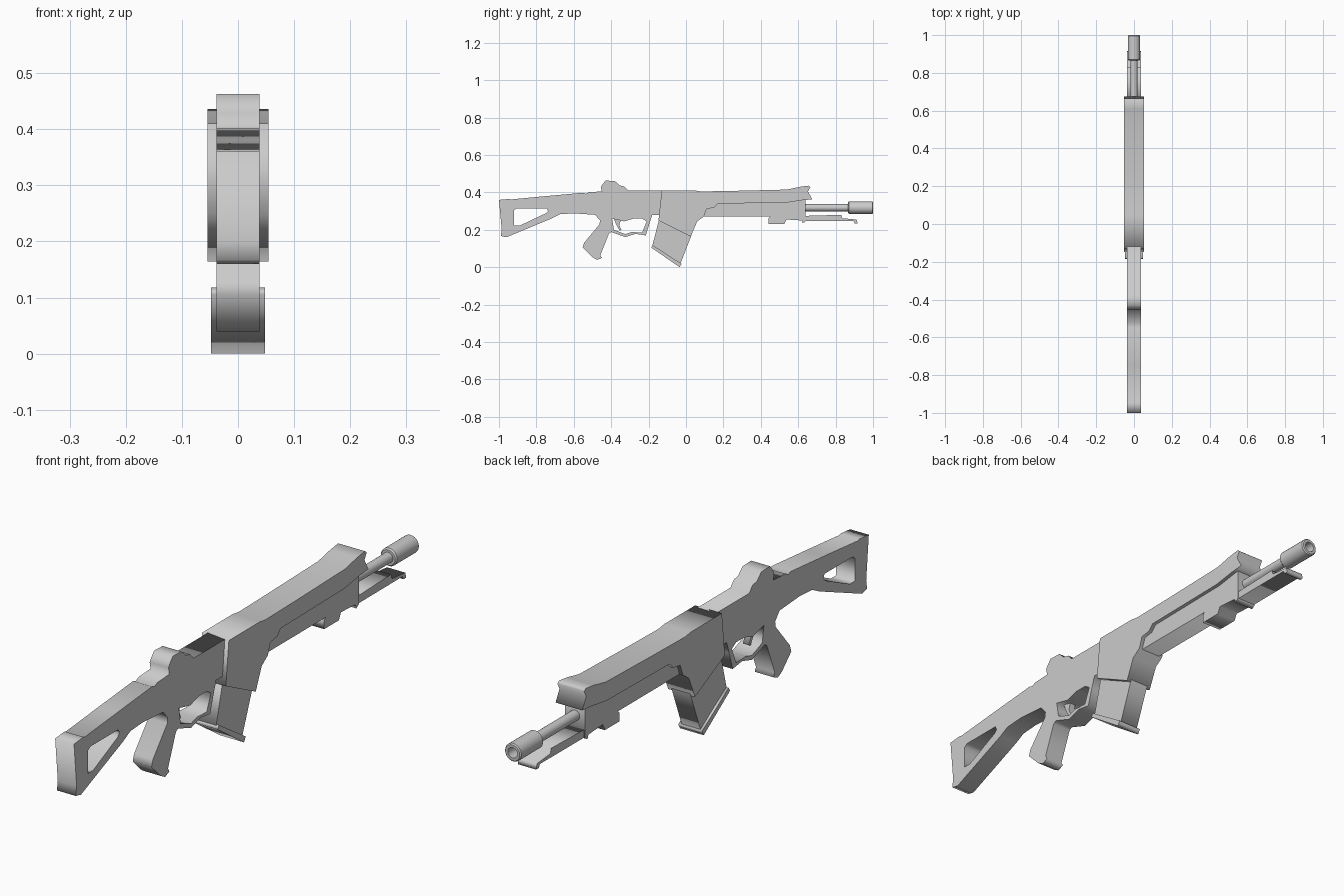
import bpy, bmesh, math
from mathutils import Matrix

if "Cube" in bpy.data.objects:
    bpy.data.objects.remove(bpy.data.objects["Cube"])

# local x,y,z -> world y,z,x so profiles are drawn in the side view
SIDE = Matrix(((0, 0, 1, 0), (1, 0, 0, 0), (0, 1, 0, 0), (0, 0, 0, 1)))


def add_object(name, mesh):
    mesh.name = name
    ob = bpy.data.objects.new(name, mesh)
    bpy.context.scene.collection.objects.link(ob)
    return ob


def plate(name, half, *loops):
    """Extrude side profiles (y, z) to +-half in x; further loops are holes."""
    cu = bpy.data.curves.new(name, 'CURVE')
    cu.dimensions, cu.fill_mode, cu.extrude = '2D', 'BOTH', half
    for loop in loops:
        sp = cu.splines.new('POLY')
        sp.points.add(len(loop) - 1)
        for p, (y, z) in zip(sp.points, loop):
            p.co = (y, z, 0, 1)
        sp.use_cyclic_u = True
    tmp = bpy.data.objects.new(name + "_tmp", cu)
    mesh = bpy.data.meshes.new_from_object(tmp)
    bpy.data.objects.remove(tmp)
    mesh.transform(SIDE)
    bm = bmesh.new()
    bm.from_mesh(mesh)
    bmesh.ops.remove_doubles(bm, verts=bm.verts, dist=1e-5)
    bmesh.ops.recalc_face_normals(bm, faces=bm.faces)
    bm.to_mesh(mesh)
    bm.free()
    return add_object(name, mesh)


def lathe(name, profile, z, steps=24):
    """Spin (radius, y) profile about an axis along y at height z."""
    bm = bmesh.new()
    vs = [bm.verts.new((r, y, z)) for r, y in profile]
    es = [bm.edges.new(e) for e in zip(vs, vs[1:])]
    bmesh.ops.spin(bm, geom=vs + es, cent=(0, 0, z), axis=(0, 1, 0),
                   angle=math.tau, steps=steps, use_duplicate=False)
    bmesh.ops.remove_doubles(bm, verts=bm.verts, dist=1e-5)
    bmesh.ops.recalc_face_normals(bm, faces=bm.faces)
    mesh = bpy.data.meshes.new(name)
    bm.to_mesh(mesh)
    bm.free()
    ob = add_object(name, mesh)
    bpy.context.view_layer.objects.active = ob
    ob.select_set(True)
    bpy.ops.object.shade_smooth_by_angle(angle=math.radians(35))
    ob.select_set(False)


# stock, receiver, rear sight, grip and trigger guard in one silhouette
plate("stock_and_receiver", 0.038,
      [(-1.0, .36), (-.945, .365), (-.94, .362), (-.75, .38), (-.55, .398),
       (-.535, .392), (-.52, .401), (-.45, .405), (-.455, .43), (-.445, .445),
       (-.43, .463), (-.38, .461), (-.355, .437), (-.33, .432), (-.31, .41),
       (-.12, .41), (-.12, .28), (-.18, .28), (-.195, .235), (-.215, .17),
       (-.27, .178), (-.325, .161), (-.40, .188), (-.412, .18), (-.458, .064),
       (-.45, .05), (-.475, .039), (-.50, .053), (-.553, .105), (-.545, .13),
       (-.462, .23), (-.46, .25), (-.485, .28), (-.60, .288), (-.675, .283),
       (-.715, .262), (-.96, .16), (-.99, .167), (-.985, .20)],
      [(-.92, .305), (-.905, .315), (-.745, .315), (-.738, .30),
       (-.75, .288), (-.89, .222), (-.92, .222)],
      [(-.395, .26), (-.33, .245), (-.28, .26), (-.235, .26), (-.21, .245),
       (-.235, .185), (-.29, .188), (-.325, .177), (-.385, .20)])

# trigger
plate("trigger", 0.012, [(-.39, .27), (-.345, .26), (-.357, .225),
                         (-.345, .20), (-.355, .195), (-.372, .225)])

# magazine well and upper handguard cover, with raised front sight
plate("upper_handguard", 0.054,
      [(-.13, .41), (.05, .41), (.08, .405), (.25, .408), (.54, .415),
       (.61, .43), (.655, .436), (.665, .428), (.652, .405), (.675, .363),
       (.62, .358), (.535, .345), (.17, .34), (.15, .318), (.11, .312),
       (.095, .27), (.06, .245), (.025, .164), (-.147, .25)])

# lower handguard
plate("lower_handguard", 0.04,
      [(0, .40), (.60, .41), (.64, .38), (.64, .245), (.625, .235),
       (.62, .25), (.537, .255), (.525, .23), (.44, .23), (.44, .262),
       (.45, .27), (0, .27)])

# rail under the barrel
plate("front_rail", 0.037,
      [(.62, .274), (.83, .28), (.835, .262), (.912, .255), (.917, .235),
       (.902, .235), (.895, .247), (.62, .246)])

# magazine and its wider base
plate("magazine", 0.038, [(-.14, .27), (-.18, .115), (-.032, .012),
                          (.028, .168), (.04, .25)])
plate("magazine_base", 0.048, [(-.178, .118), (-.186, .105), (-.034, 0),
                               (-.024, .018)])

# barrel and hollow muzzle sleeve
lathe("barrel", [(0, .60), (.019, .60), (.019, .88), (0, .88)], .318)
lathe("muzzle", [(.0, .866), (.028, .866), (.033, .871), (.033, .996),
                 (.029, 1.0), (.019, 1.0), (.019, .90), (0, .90)], .318)
